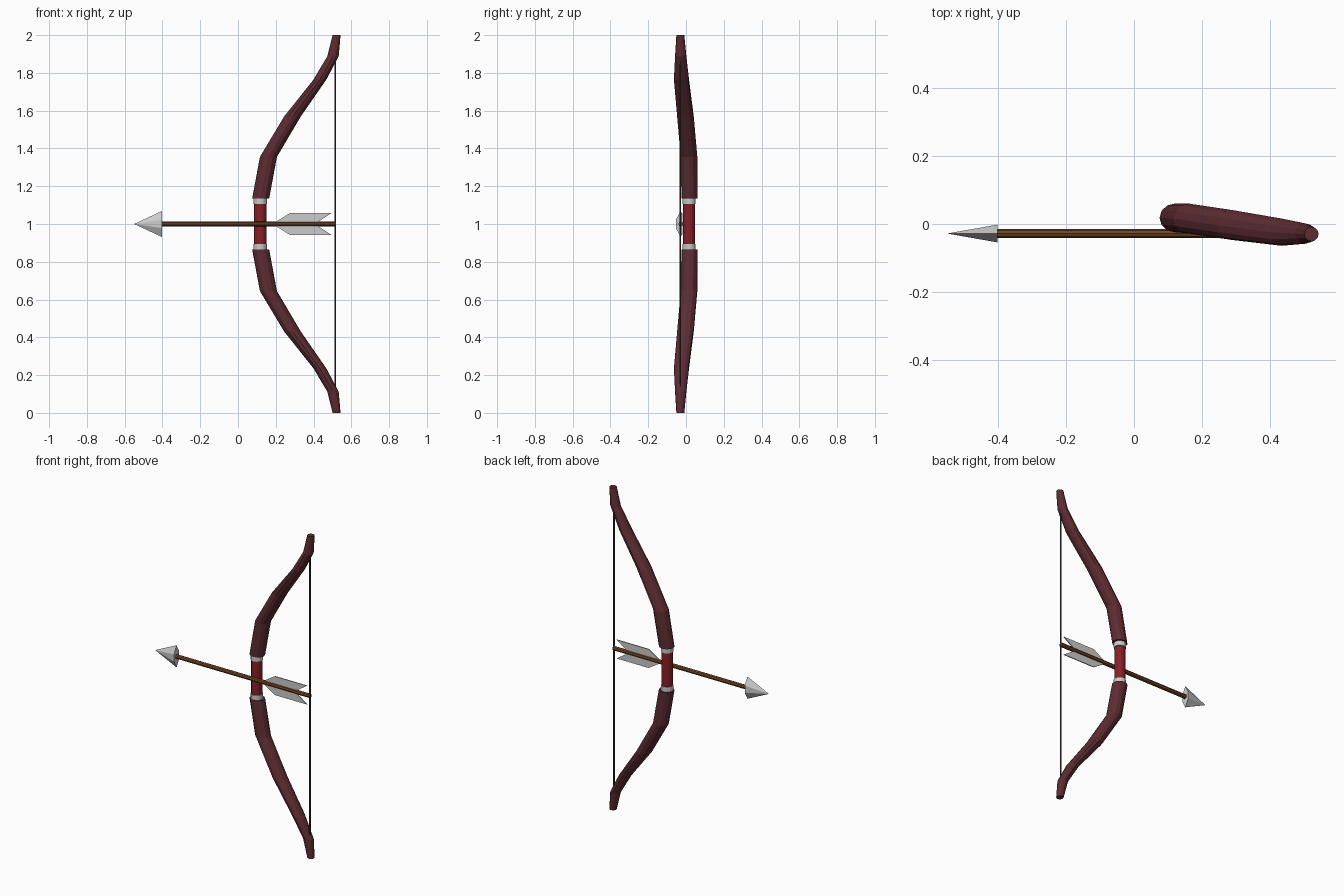
import bpy, bmesh, math
from mathutils import Matrix

if "Cube" in bpy.data.objects:
    bpy.data.objects.remove(bpy.data.objects["Cube"])


def material(name, rgb):
    m = bpy.data.materials.new(name)
    m.diffuse_color = (*rgb, 1)
    m.use_nodes = True
    m.node_tree.nodes["Principled BSDF"].inputs["Base Color"].default_value = m.diffuse_color
    return m


WOOD = material("dark_red_wood", (0.11, 0.025, 0.032))
GRIP = material("red_wrap", (0.24, 0.015, 0.02))
SHAFT = material("brown_shaft", (0.17, 0.06, 0.018))
CORD = material("dark_cord", (0.04, 0.04, 0.045))
ARROW_Y = -0.028


def finish(name, bm, mat=None):
    bmesh.ops.recalc_face_normals(bm, faces=bm.faces)
    me = bpy.data.meshes.new(name)
    bm.to_mesh(me)
    bm.free()
    ob = bpy.data.objects.new(name, me)
    bpy.context.collection.objects.link(ob)
    if mat:
        me.materials.append(mat)
    return ob


def loft(name, rings, sides, mat):
    """Horizontal elliptical rings (x, y, z, rx, ry) joined into a capped tube."""
    bm = bmesh.new()
    loops = []
    for x, y, z, rx, ry in rings:
        loops.append([bm.verts.new((x + rx * math.cos(a), y + ry * math.sin(a), z))
                      for a in (2 * math.pi * i / sides for i in range(sides))])
    for a, b in zip(loops, loops[1:]):
        for i in range(sides):
            j = (i + 1) % sides
            bm.faces.new((a[i], a[j], b[j], b[i]))
    bm.faces.new(loops[0])
    bm.faces.new(loops[-1])
    return finish(name, bm, mat)


def rod(name, x, y, z0, z1, r, sides, mat=None):
    return loft(name, [(x, y, z0, r, r), (x, y, z1, r, r)], sides, mat)


# Limbs and silver collars, mirrored about z = 1
limb = [(0.120, 0.018, 0.135, 0.045, 0.042),
        (0.161, 0.016, 0.355, 0.045, 0.044),
        (0.289, -0.003, 0.570, 0.044, 0.044),
        (0.434, -0.024, 0.765, 0.034, 0.040),
        (0.503, -0.028, 0.888, 0.030, 0.030),
        (0.522, -0.030, 1.000, 0.021, 0.021)]
for side, s in (("upper", 1), ("lower", -1)):
    loft(side + "_limb", [(x, y, 1 + s * h, rx, ry) for x, y, h, rx, ry in limb], 12, WOOD)
    rod(side + "_collar", 0.118, 0.016, 1 + s * 0.105, 1 + s * 0.14, 0.035, 12)

# Grip and string
rod("grip", 0.118, 0.016, 0.89, 1.11, 0.032, 12, GRIP)
rod("bowstring", 0.515, -0.03, 0.12, 1.88, 0.005, 6, CORD)

# Arrow shaft, lying along x
bm = bmesh.new()
bmesh.ops.create_cone(bm, cap_ends=True, segments=8, radius1=0.013, radius2=0.013, depth=0.935,
                      matrix=Matrix.Translation((0.0485, ARROW_Y, 1)) @ Matrix.Rotation(math.pi / 2, 4, 'Y'))
finish("arrow_shaft", bm, SHAFT)

# Flattened arrowhead
bm = bmesh.new()
tip = bm.verts.new((-0.55, ARROW_Y, 1))
outline = [(0, 0.069), (0.026, 0.022), (0.026, -0.022), (0, -0.069), (-0.026, -0.022), (-0.026, 0.022)]
base = [bm.verts.new((-0.402, ARROW_Y + y, 1 + z)) for y, z in outline]
bm.faces.new(base)
for i in range(6):
    bm.faces.new((tip, base[i], base[(i + 1) % 6]))
finish("arrowhead", bm)

# Feather vanes above and below the shaft
vane = [(0.19, 0.005), (0.275, 0.058), (0.495, 0.058), (0.42, 0.008)]
for side, s in (("upper", 1), ("lower", -1)):
    bm = bmesh.new()
    f = bm.faces.new([bm.verts.new((x, ARROW_Y - 0.003, 1 + s * z)) for x, z in vane])
    ext = bmesh.ops.extrude_face_region(bm, geom=[f], use_keep_orig=True)
    bmesh.ops.translate(bm, vec=(0, 0.006, 0),
                        verts=[v for v in ext["geom"] if isinstance(v, bmesh.types.BMVert)])
    finish(side + "_vane", bm)
